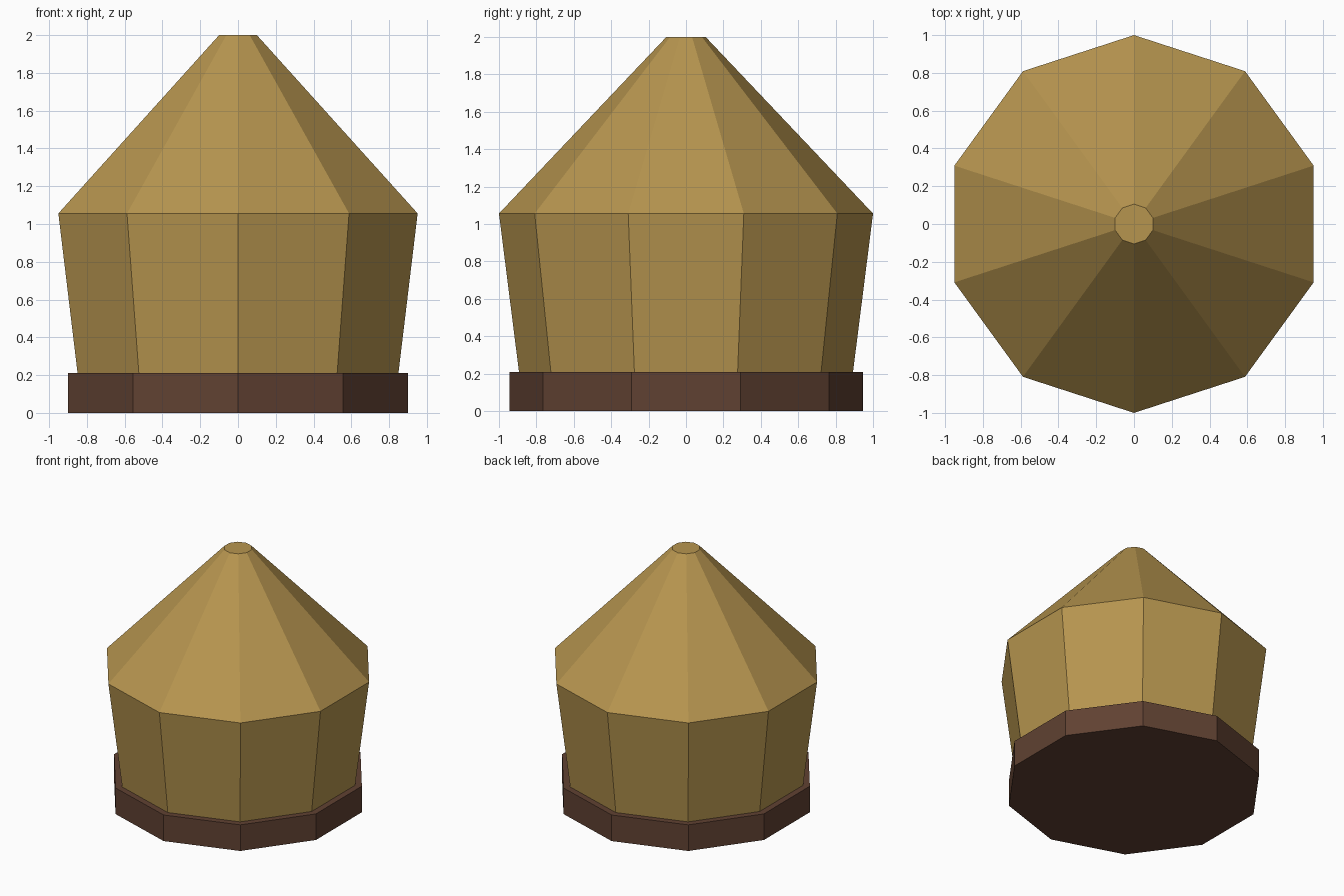
import bpy
from math import sin, cos, tau

SIDES = 10

cube = bpy.data.objects.get("Cube")
if cube:
    bpy.data.objects.remove(cube, do_unlink=True)


def make_material(name, color):
    mat = bpy.data.materials.new(name)
    mat.use_nodes = True
    mat.diffuse_color = color
    mat.node_tree.nodes["Principled BSDF"].inputs["Base Color"].default_value = color
    return mat


def ring_stack(name, profile, mat, cap_bottom=False):
    """Flat-sided solid from (radius, height) rings, with a corner facing +y."""
    verts = [(r * sin(tau * i / SIDES), -r * cos(tau * i / SIDES), z)
             for r, z in profile for i in range(SIDES)]
    faces = []
    for k in range(len(profile) - 1):
        low, high = k * SIDES, (k + 1) * SIDES
        for i in range(SIDES):
            j = (i + 1) % SIDES
            faces.append((low + i, low + j, high + j, high + i))
    last = (len(profile) - 1) * SIDES
    faces.append(tuple(range(last, last + SIDES)))
    if cap_bottom:
        faces.append(tuple(reversed(range(SIDES))))
    mesh = bpy.data.meshes.new(name)
    mesh.from_pydata(verts, [], faces)
    mesh.materials.append(mat)
    obj = bpy.data.objects.new(name, mesh)
    bpy.context.collection.objects.link(obj)
    return obj


straw = make_material("straw gold", (0.47, 0.30, 0.078, 1))
wood = make_material("dark brown", (0.117, 0.053, 0.032, 1))

# Plinth under the walls
ring_stack("base", [(0.945, 0), (0.945, 0.21)], wood, cap_bottom=True)

# Flared walls and tapering roof with a small flat tip
ring_stack("walls_and_roof", [(0.893, 0.21), (1.0, 1.056), (0.105, 2.0)], straw)
